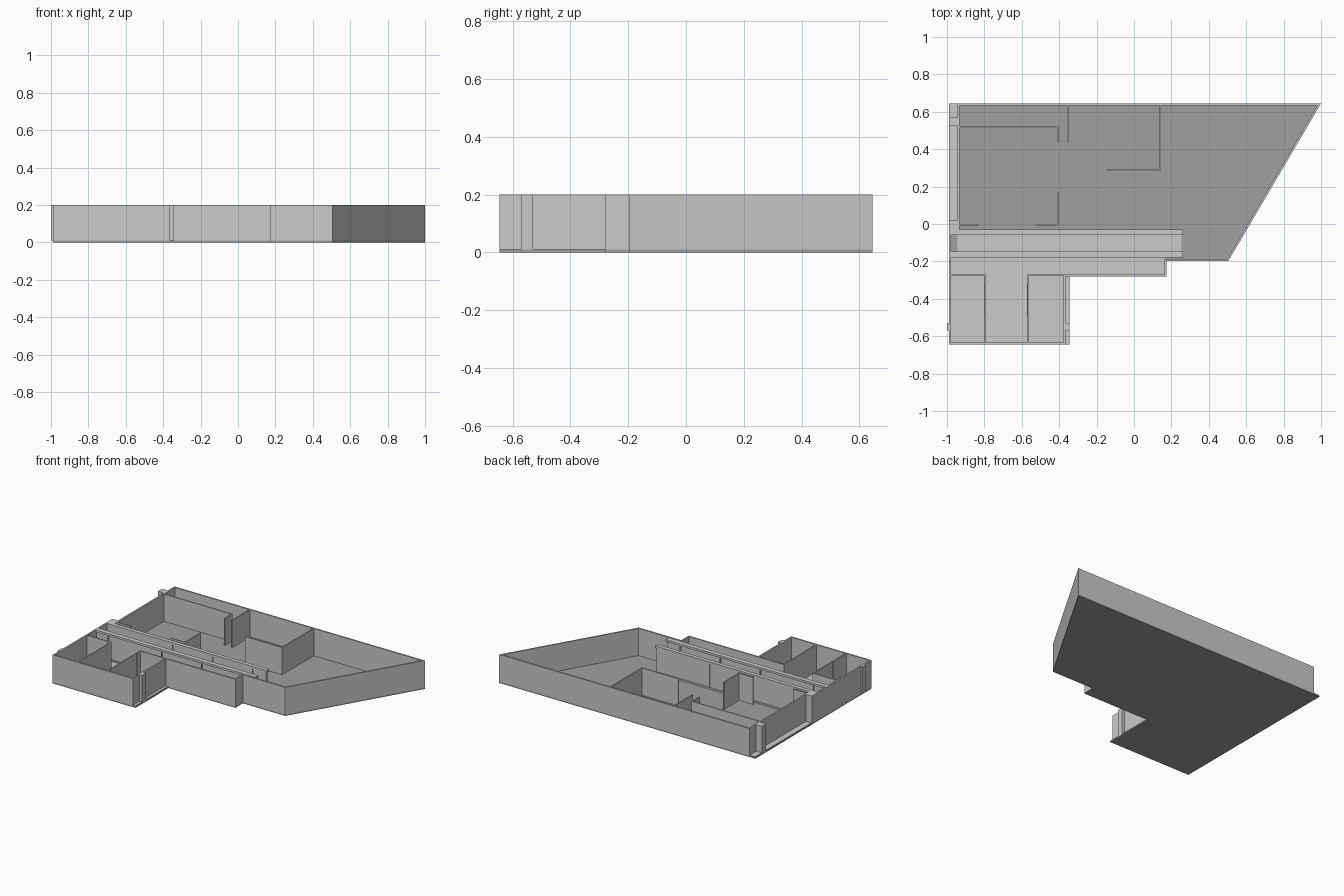
import bpy, bmesh
from mathutils import Vector

if "Cube" in bpy.data.objects:
    bpy.data.objects.remove(bpy.data.objects["Cube"])

H = 0.2      # wall height
F = 0.012    # finished floor level


def finish(name, bm, mat=None):
    bmesh.ops.recalc_face_normals(bm, faces=bm.faces)
    me = bpy.data.meshes.new(name)
    bm.to_mesh(me)
    bm.free()
    ob = bpy.data.objects.new(name, me)
    bpy.context.collection.objects.link(ob)
    if mat:
        me.materials.append(mat)
    return ob


def slab(name, pts, z0, z1, mat=None):
    """Extruded polygon."""
    bm = bmesh.new()
    f = bm.faces.new([bm.verts.new((x, y, z0)) for x, y in pts])
    r = bmesh.ops.extrude_face_region(bm, geom=[f])
    vs = [v for v in r['geom'] if isinstance(v, bmesh.types.BMVert)]
    bmesh.ops.translate(bm, verts=vs, vec=(0, 0, z1 - z0))
    if not f.is_valid or len(bm.faces) < len(pts) + 2:
        bm.faces.new([v for v in bm.verts if v not in vs])
    return finish(name, bm, mat)


def box(name, x0, x1, y0, y1, z0=F, z1=H, mat=None):
    return slab(name, [(x0, y0), (x1, y0), (x1, y1), (x0, y1)], z0, z1, mat)


def wall(name, pts, t=0.01, closed=False, z0=0.009, z1=H):
    """Mitred wall along a path, thickened to the left of it."""
    p = [Vector(q) for q in pts]
    n = len(p)
    segs = n if closed else n - 1
    nor = []
    for i in range(segs):
        d = (p[(i + 1) % n] - p[i]).normalized()
        nor.append(Vector((-d.y, d.x)))
    bm = bmesh.new()
    rings = []
    for i in range(n):
        a = nor[i - 1] if (closed or i > 0) else nor[0]
        b = nor[i] if i < segs else nor[-1]
        q = p[i] + (a + b) * (t / (1 + a.dot(b)))
        rings.append([bm.verts.new((c.x, c.y, z)) for c, z in
                      ((p[i], z0), (q, z0), (q, z1), (p[i], z1))])
    for i in range(segs):
        r, s = rings[i], rings[(i + 1) % n]
        for k in range(4):
            bm.faces.new((r[k], r[(k + 1) % 4], s[(k + 1) % 4], s[k]))
    if not closed:
        bm.faces.new(rings[0])
        bm.faces.new(rings[-1])
    return finish(name, bm)


dark = bpy.data.materials.new("dark_floor")
dark.diffuse_color = (0.35, 0.35, 0.35, 1)
dark.use_nodes = True
dark.node_tree.nodes["Principled BSDF"].inputs["Base Color"].default_value = dark.diffuse_color
pale = bpy.data.materials.new("pale_floor")
pale.diffuse_color = (0.6, 0.6, 0.6, 1)
pale.use_nodes = True
pale.node_tree.nodes["Principled BSDF"].inputs["Base Color"].default_value = pale.diffuse_color

# Base slab with the full footprint
slab("base_slab", [(-0.99, 0.645), (-0.99, -0.645), (-0.345, -0.645),
                   (-0.345, -0.28), (0.175, -0.28), (0.175, -0.197),
                   (0.505, -0.197), (1.0, 0.645)], 0, 0.009, dark)

# Continuous outer wall
wall("outer_wall", [(-0.945, 0.645), (-0.945, -0.03), (-0.99, -0.03),
                    (-0.99, -0.645), (-0.365, -0.645), (-0.365, -0.28),
                    (0.175, -0.28), (0.175, -0.197), (0.505, -0.197),
                    (1.0, 0.645)], 0.011, True)

# Outer ledges and the columns standing on them
box("west_ledge", -0.987, -0.945, 0.0, 0.643, 0.008, F, pale)
box("east_ledge", -0.365, -0.347, -0.643, -0.281, 0.008, F, pale)
box("west_column", -0.99, -0.945, 0.525, 0.57, 0.008)
box("west_corner_column", -0.99, -0.945, -0.03, 0.018, 0.008)
box("east_column", -0.365, -0.345, -0.57, -0.53, 0.008)
box("west_pilaster", -1.0, -0.99, -0.57, -0.53, 0.009)

# Pale floors of the corridor, south strip, hall and small rooms
box("corridor_floor", -0.945, 0.255, -0.147, -0.058, 0.008, F, pale)
box("strip_floor", -0.98, 0.166, -0.27, -0.18, 0.008, F, pale)
box("hall_floor", -0.795, -0.57, -0.635, -0.27, 0.008, F, pale)
box("west_room_floor", -0.978, -0.803, -0.635, -0.278, 0.008, F, pale)
box("east_room_floor", -0.562, -0.375, -0.635, -0.278, 0.008, F, pale)

# Partitions of the two large rooms
wall("north_room_west_wall", [(-0.35, 0.637), (-0.35, 0.435)], -0.008)
wall("north_room_wall", [(-0.145, 0.283), (0.145, 0.283), (0.145, 0.637)], 0.008)
wall("west_room_wall", [(-0.405, 0.435), (-0.405, 0.52), (-0.937, 0.52)], 0.008)
wall("west_room_corner", [(-0.52, -0.008), (-0.405, -0.008), (-0.405, 0.17)], 0.008)
wall("west_room_stub", [(-0.937, -0.008), (-0.83, -0.008)], 0.008)

# Two corridor walls: thin panels between rails, with posts
for side, y0, y1 in (("north", -0.058, -0.03), ("south", -0.18, -0.147)):
    ym = (y0 + y1) / 2
    box(side + "_panel", -0.985, 0.255, ym - 0.009, ym + 0.009, 0.008, H - 0.002)
    box(side + "_top_rail", -0.985, 0.262, y0, y1, H - 0.015, H)
    box(side + "_bottom_rail", -0.985, 0.262, y0, y1, 0.008, 0.02)
    for x in (-0.885, -0.47, -0.16, 0.15):
        box(side + "_post", x - 0.003, x + 0.003, y0, y1, 0.01, H - 0.01)

# Small rooms flanking the hall: L walls with a thin door leaf
for side, s, xw, xo in (("west", 1, -0.803, -0.98), ("east", -1, -0.562, -0.37)):
    wall(side + "_room_cross_wall", [(xo, -0.278), (xw + s * 0.008, -0.278)], 0.009 * s)
    for a, b in ((-0.32, -0.27), (-0.637, -0.49)):
        box(side + "_hall_wall", *sorted((xw, xw + s * 0.009)), a, b, 0.009)
    box(side + "_door", *sorted((xw + s * 0.004, xw + s * 0.009)), -0.49, -0.32, 0.009, H)
